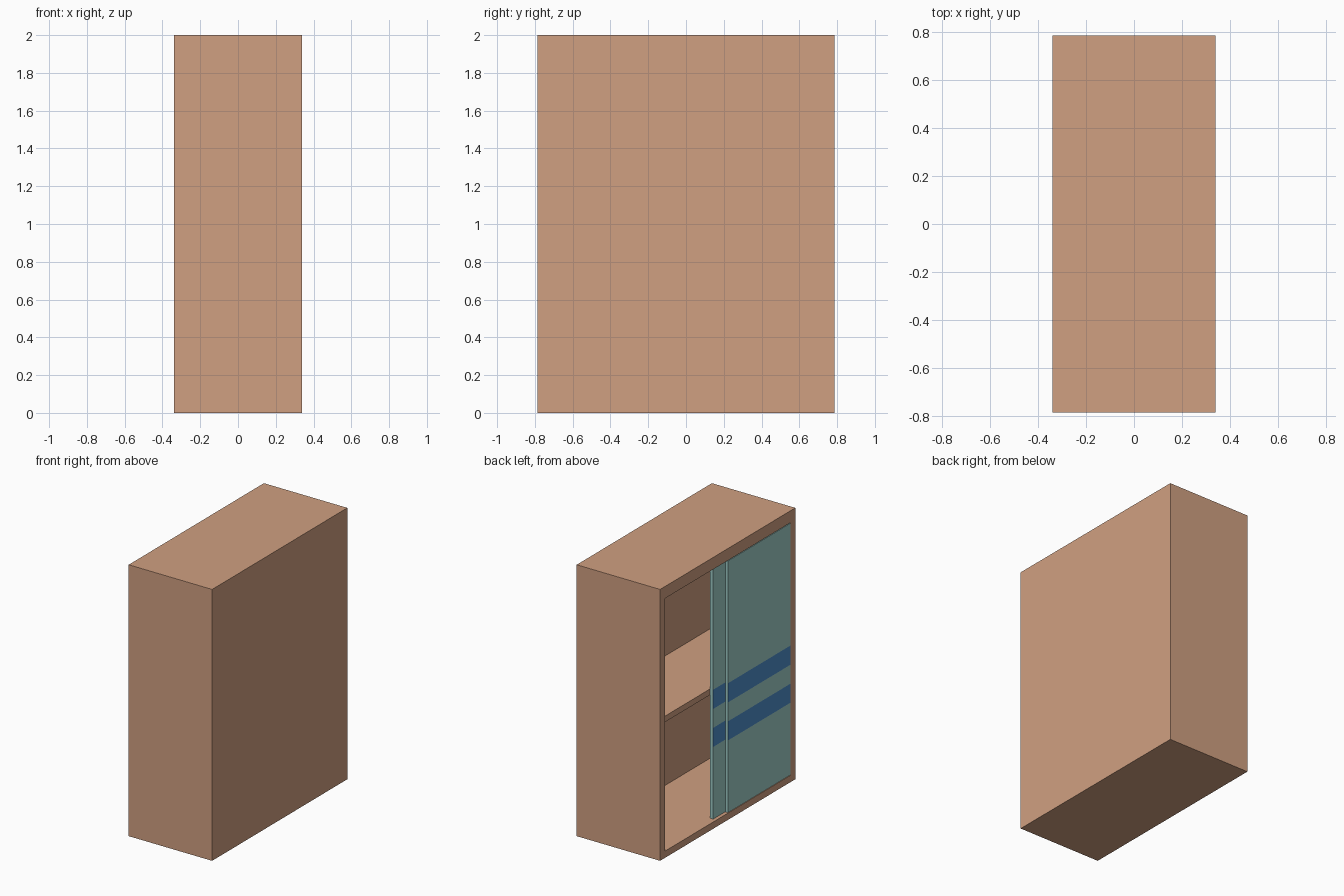
import bpy
import bmesh
from mathutils import Vector

default_cube = bpy.data.objects.get("Cube")
if default_cube:
    bpy.data.objects.remove(default_cube, do_unlink=True)


def make_material(name, colour):
    mat = bpy.data.materials.new(name)
    mat.use_nodes = True
    rgba = (*colour, 1.0)
    mat.diffuse_color = rgba
    mat.node_tree.nodes["Principled BSDF"].inputs["Base Color"].default_value = rgba
    return mat


wood = make_material("light_wood", (0.63, 0.35, 0.22))
teal = make_material("pale_teal", (0.35, 0.61, 0.58))
blue = make_material("stripe_blue", (0.075, 0.27, 0.59))


def box_mesh(low, high):
    """Return a bmesh box spanning two opposite corners."""
    bm = bmesh.new()
    bmesh.ops.create_cube(bm, size=1)
    low, high = Vector(low), Vector(high)
    bmesh.ops.scale(bm, vec=high - low, verts=bm.verts)
    bmesh.ops.translate(bm, vec=(low + high) / 2, verts=bm.verts)
    return bm


def add_object(name, bm, *materials):
    bmesh.ops.recalc_face_normals(bm, faces=bm.faces)
    mesh = bpy.data.meshes.new(name)
    bm.to_mesh(mesh)
    bm.free()
    for mat in materials:
        mesh.materials.append(mat)
    obj = bpy.data.objects.new(name, mesh)
    bpy.context.scene.collection.objects.link(obj)
    return obj


# Overall size, and the opening cut into the -x side
HALF_X, HALF_Y, HEIGHT = 0.34, 0.787, 2.0
OPEN_Y = 0.733
FLOOR, CEILING = 0.05, 1.912
BACK_X = 0.255
SHELF_FRONT = -0.29

# Cabinet case: one solid with a recessed compartment
bm = box_mesh((-HALF_X, -HALF_Y, 0), (HALF_X, HALF_Y, HEIGHT))
opening = min(bm.faces, key=lambda f: f.calc_center_median().x)
bmesh.ops.inset_region(bm, faces=[opening], thickness=0.05)
for v in opening.verts:
    v.co.y = OPEN_Y if v.co.y > 0 else -OPEN_Y
    v.co.z = CEILING if v.co.z > HEIGHT / 2 else FLOOR
recess = bmesh.ops.extrude_discrete_faces(bm, faces=[opening])["faces"][0]
for v in recess.verts:
    v.co.x = BACK_X
add_object("cabinet_case", bm, wood)

# Middle shelf, set back behind the sliding doors
add_object("middle_shelf",
           box_mesh((SHELF_FRONT, -OPEN_Y, 0.96), (BACK_X, OPEN_Y, 1.004)), wood)

# Sliding doors with two horizontal stripes on their broad faces
STRIPES = ((0.584, 0.724), (0.864, 1.005))


def sliding_door(name, x_front, x_rear, y_low, y_high):
    bm = box_mesh((x_front, y_low, FLOOR + 0.002), (x_rear, y_high, CEILING - 0.006))
    for stripe in STRIPES:
        for z in stripe:
            bmesh.ops.bisect_plane(bm, geom=bm.verts[:] + bm.edges[:] + bm.faces[:],
                                   plane_co=(0, 0, z), plane_no=(0, 0, 1))
    bm.normal_update()
    for face in bm.faces:
        z = face.calc_center_median().z
        in_stripe = any(low < z < high for low, high in STRIPES)
        face.material_index = int(in_stripe and abs(face.normal.x) > 0.9)
    add_object(name, bm, teal, blue)


sliding_door("outer_sliding_door", -0.338, -0.318, -OPEN_Y, -0.004)
sliding_door("inner_sliding_door", -0.316, -0.291, -0.596, 0.134)
